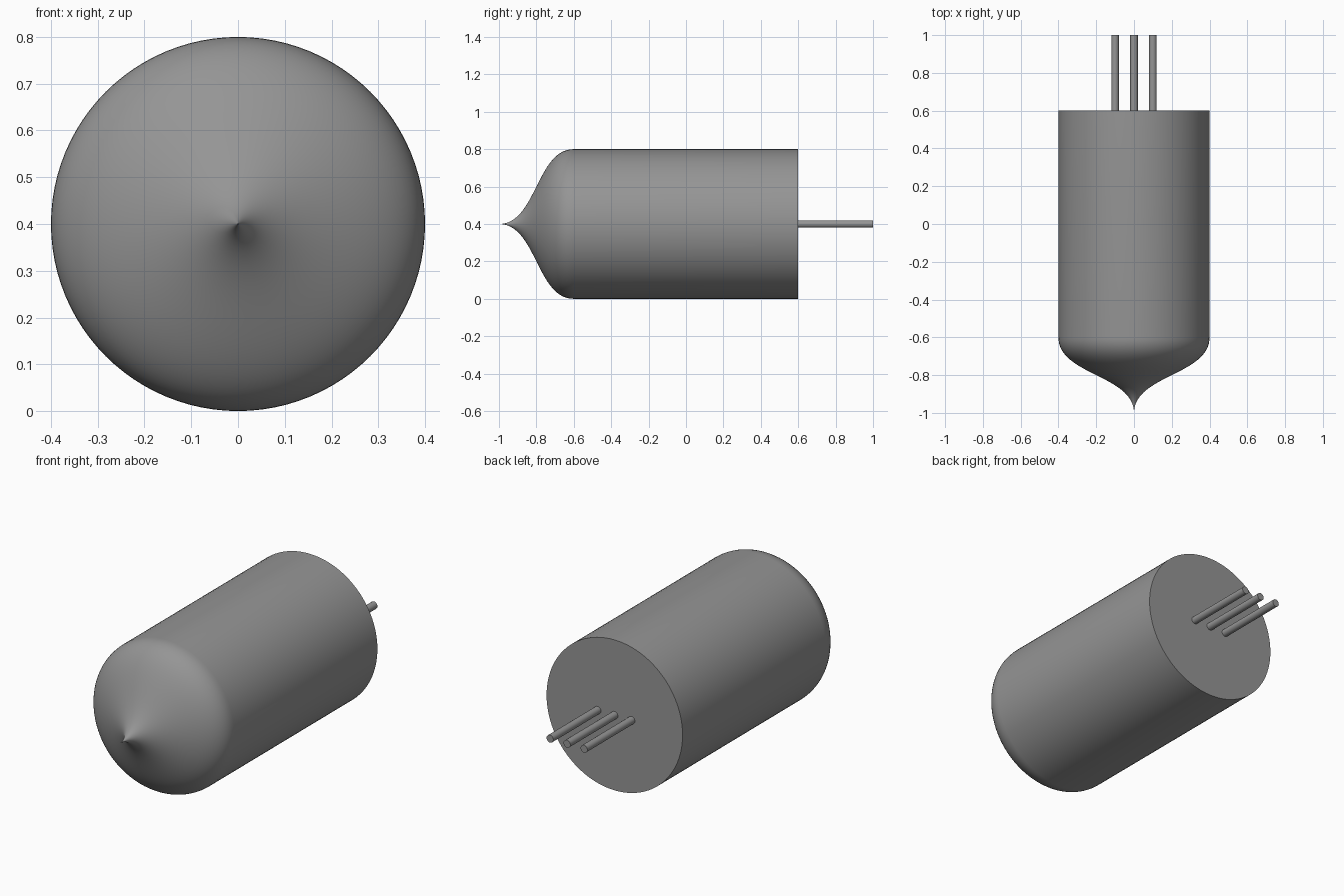
import bpy, bmesh, math

if "Cube" in bpy.data.objects:
    bpy.data.objects.remove(bpy.data.objects["Cube"])

CENTRE_Z = 0.4

# Dark grey finish shared by all parts
dark_grey = bpy.data.materials.new("dark_grey")
dark_grey.diffuse_color = (0.3, 0.3, 0.3, 1)
dark_grey.use_nodes = True
dark_grey.node_tree.nodes["Principled BSDF"].inputs["Base Color"].default_value = dark_grey.diffuse_color


def smooth(obj):
    bpy.ops.object.select_all(action='DESELECT')
    obj.select_set(True)
    bpy.context.view_layer.objects.active = obj
    bpy.ops.object.shade_smooth_by_angle(angle=math.radians(35))


def lathe(name, profile, sides, x=0.0):
    """Spin (y, radius) points around a horizontal axis running along y."""
    bm = bmesh.new()
    verts = [bm.verts.new((r, y, 0)) for y, r in profile]
    edges = [bm.edges.new(pair) for pair in zip(verts, verts[1:])]
    bmesh.ops.spin(bm, geom=verts + edges, cent=(0, 0, 0), axis=(0, 1, 0),
                   angle=math.tau, steps=sides, use_merge=True)
    bmesh.ops.remove_doubles(bm, verts=bm.verts[:], dist=1e-5)
    bmesh.ops.recalc_face_normals(bm, faces=bm.faces[:])
    mesh = bpy.data.meshes.new(name)
    bm.to_mesh(mesh)
    bm.free()
    mesh.materials.append(dark_grey)
    obj = bpy.data.objects.new(name, mesh)
    obj.location = (x, 0, CENTRE_Z)
    bpy.context.collection.objects.link(obj)
    smooth(obj)
    return obj


def bezier(p0, p1, p2, p3, t):
    s = 1 - t
    return s**3 * p0 + 3 * s * s * t * p1 + 3 * s * t * t * p2 + t**3 * p3


# Tube envelope: S-curved nose drawn to a point, straight wall, flat base
N = 32
nose = [(bezier(-1, -0.8, -0.8, -0.6, i / N), bezier(0, 0, 0.4, 0.4, i / N))
        for i in range(N + 1)]
lathe("tube_body", nose + [(0.6, 0.4), (0.6, 0)], 96)

# Row of three contact pins on the base
for label, x in (("left", -0.1), ("middle", 0.0), ("right", 0.1)):
    lathe(f"pin_{label}", [(0.6, 0), (0.6, 0.02), (1, 0.02), (1, 0)], 24, x)
